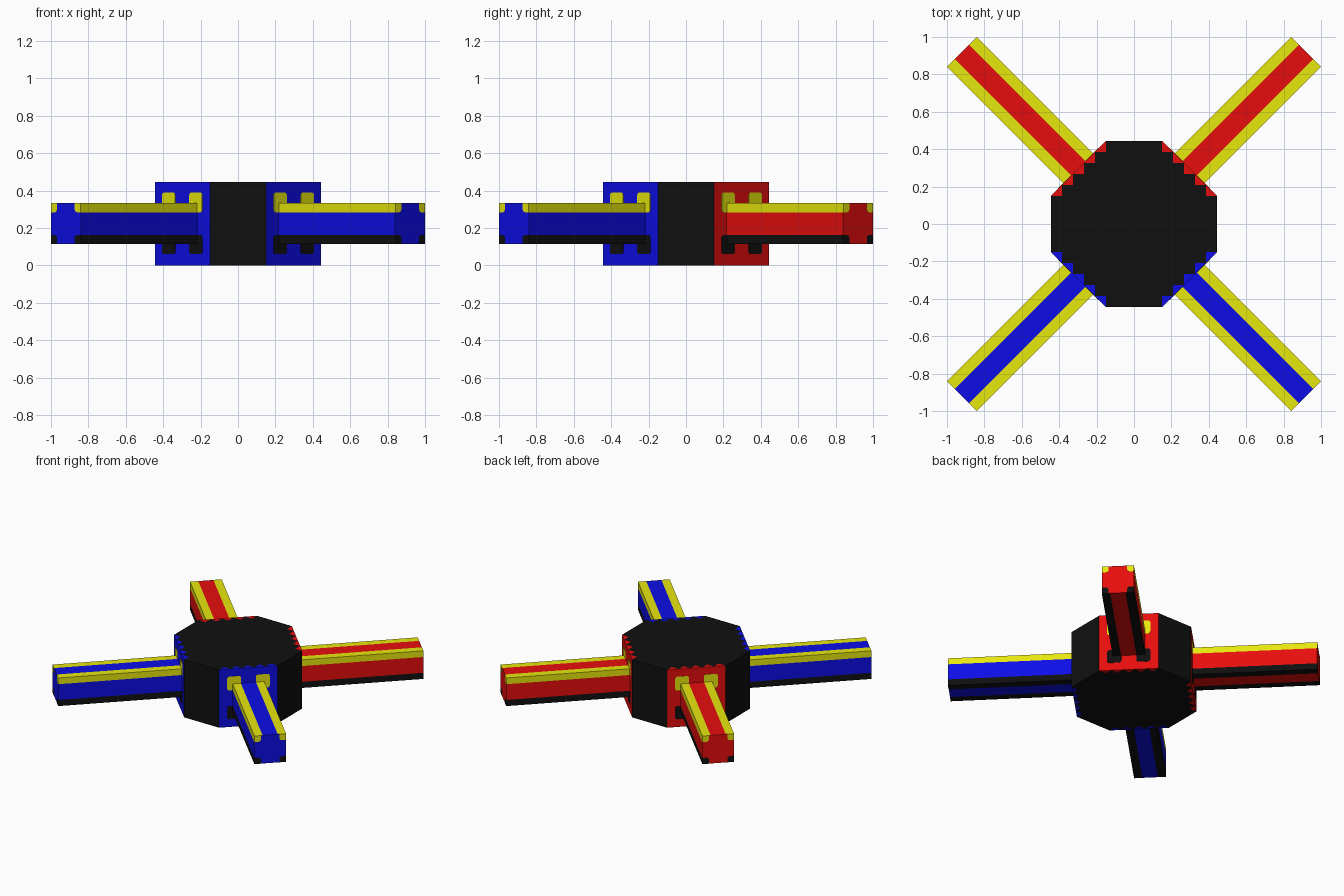
import bpy, bmesh, math

if "Cube" in bpy.data.objects:
    bpy.data.objects.remove(bpy.data.objects["Cube"])

def material(name, r, g, b):
    m = bpy.data.materials.new(name)
    m.diffuse_color = (r, g, b, 1)
    m.use_nodes = True
    m.node_tree.nodes["Principled BSDF"].inputs["Base Color"].default_value = m.diffuse_color
    return m

LO, HI = 0.005, 0.95
MATS = [material("black", LO, LO, LO), material("blue", LO, LO, HI),
        material("red", HI, LO, LO), material("yellow", HI, HI, LO)]
BLACK, BLUE, RED, YELLOW = range(4)

H, R, S, TEETH = 0.447, 0.445, 0.15, 5     # hub height, half width, half short side, teeth
ZC = 0.2235                                # arm axis height
FACE = (R + S) / math.sqrt(2)              # hub centre to diagonal face
END = 1.301                                # hub centre to arm tip
HW, HH = 0.113, 0.109                      # arm half width and half height

def finish(bm, name, angle=0.0):
    bmesh.ops.recalc_face_normals(bm, faces=bm.faces[:])
    me = bpy.data.meshes.new(name)
    bm.to_mesh(me)
    bm.free()
    for m in MATS:
        me.materials.append(m)
    ob = bpy.data.objects.new(name, me)
    ob.rotation_euler.z = angle
    bpy.context.collection.objects.link(ob)

def face(bm, pts, mat):
    f = bm.faces.new([bm.verts.new(p) for p in pts])
    f.material_index = mat

# Hub: octagonal block with toothed coloured rims on the diagonal sides
bm = bmesh.new()
caps, prev = [], None
for k in range(4):
    c, s = round(math.cos(k * math.pi / 2)), round(math.sin(k * math.pi / 2))
    colour = RED if k < 2 else BLUE
    def turn(x, y):
        return (c * x - s * y, s * x + c * y)
    step = (R - S) / TEETH
    edge = [(R - i * step, S + i * step) for i in range(TEETH + 1)]
    for a, b in zip(edge, edge[1:]):
        inner = turn(b[0], a[1])
        pa, pb = turn(*a), turn(*b)
        caps += [pa, inner]
        for z in (0, H):
            face(bm, [(*p, z) for p in (pa, inner, pb)], colour)
        face(bm, [(*pa, 0), (*pb, 0), (*pb, H), (*pa, H)], colour)
    last = turn(*edge[-1])
    caps.append(last)
    nxt = turn(S, R), turn(-S, R)
    face(bm, [(*nxt[0], 0), (*nxt[1], 0), (*nxt[1], H), (*nxt[0], H)], BLACK)
for z in (0, H):
    face(bm, [(*p, z) for p in caps], BLACK)
bmesh.ops.remove_doubles(bm, verts=bm.verts[:], dist=1e-5)
finish(bm, "hub")

def plate(bm, x, y0, y1, z0, z1, radii, mat):
    """Thin plate facing +x; radii run from corner (y0,z0) round to (y0,z1)."""
    pts = []
    corners = [(y0, z0, 1, 1), (y1, z0, -1, 1), (y1, z1, -1, -1), (y0, z1, 1, -1)]
    for i, ((y, z, sy, sz), r) in enumerate(zip(corners, radii)):
        if r == 0:
            pts.append((y, z))
            continue
        for j in range(4):
            t = math.pi + i * math.pi / 2 + j * math.pi / 6
            pts.append((y + sy * r + r * math.cos(t), z + sz * r + r * math.sin(t)))
    n = len(pts)
    back, front = x - 0.002, x + 0.002
    face(bm, [(front, *p) for p in pts], mat)
    for i in range(n):
        p, q = pts[i], pts[(i + 1) % n]
        face(bm, [(back, *p), (back, *q), (front, *q), (front, *p)], mat)
    bmesh.ops.remove_doubles(bm, verts=bm.verts[:], dist=1e-5)

# Arms: square beams striped along the four long edges
WS = [-HW, -0.054, 0.054, HW]
ZS = [ZC - HH, 0.162, 0.284, ZC + HH]
X0 = FACE - 0.01
names = ["back_right", "back_left", "front_left", "front_right"]
for k, name in enumerate(names):
    colour = RED if k < 2 else BLUE
    angle = math.pi / 4 + k * math.pi / 2
    bm = bmesh.new()
    for i in range(3):
        for z, edge_mat in ((ZS[0], BLACK), (ZS[3], YELLOW)):
            a, b = WS[i], WS[i + 1]
            face(bm, [(X0, a, z), (END, a, z), (END, b, z), (X0, b, z)],
                 colour if i == 1 else edge_mat)
        for y in (-HW, HW):
            a, b = ZS[i], ZS[i + 1]
            face(bm, [(X0, y, a), (END, y, a), (END, y, b), (X0, y, b)],
                 (BLACK, colour, YELLOW)[i])
        for j in range(3):
            for x in (X0, END):
                face(bm, [(x, WS[i], ZS[j]), (x, WS[i + 1], ZS[j]),
                          (x, WS[i + 1], ZS[j + 1]), (x, WS[i], ZS[j + 1])], colour)
    bmesh.ops.remove_doubles(bm, verts=bm.verts[:], dist=1e-5)
    finish(bm, name + "_arm", angle)

    # Painted marks: rounded patches on the hub face and corners on the arm tip
    bm = bmesh.new()
    r, q = 0.015, 0.018
    for a, b in ((-0.152, -0.053), (0.053, 0.152)):
        plate(bm, FACE, a, b, 0.06, 0.162, [r] * 4, BLACK)
        plate(bm, FACE, a, b, 0.284, 0.39, [r] * 4, YELLOW)
    x = END - 0.001
    plate(bm, x, -HW, -0.066, ZS[0], ZS[1], [0, 0, q, 0], BLACK)
    plate(bm, x, 0.066, HW, ZS[0], ZS[1], [0, 0, 0, q], BLACK)
    plate(bm, x, -HW, -0.066, ZS[2], ZS[3], [0, q, 0, 0], YELLOW)
    plate(bm, x, 0.066, HW, ZS[2], ZS[3], [q, 0, 0, 0], YELLOW)
    finish(bm, name + "_marks", angle)
